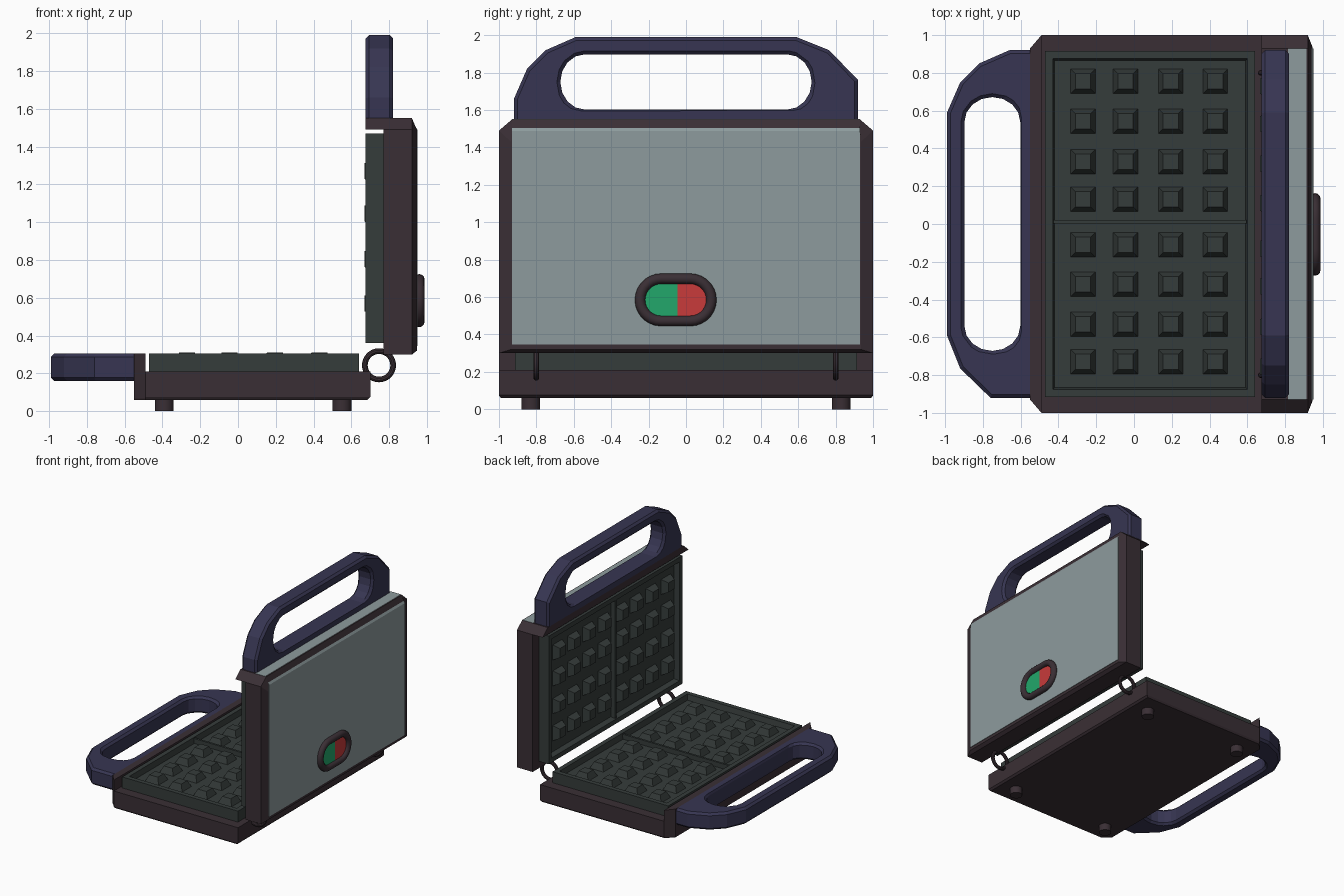
import bpy, bmesh, math
from mathutils import Matrix

if "Cube" in bpy.data.objects:
    bpy.data.objects.remove(bpy.data.objects["Cube"])


def mat(name, r, g, b):
    m = bpy.data.materials.new(name)
    m.diffuse_color = (r, g, b, 1)
    m.use_nodes = True
    m.node_tree.nodes["Principled BSDF"].inputs["Base Color"].default_value = m.diffuse_color
    return m


DARK = mat("dark_plastic", 0.042, 0.028, 0.035)
BLUE = mat("navy_handle", 0.038, 0.036, 0.084)
IRON = mat("cast_iron", 0.036, 0.045, 0.043)
STEEL = mat("steel_grey", 0.27, 0.33, 0.34)
GREEN = mat("light_green", 0.016, 0.39, 0.146)
RED = mat("light_red", 0.58, 0.043, 0.043)

# The lid half is the base half turned 180 degrees about a diagonal axis
LID = Matrix(((0, 0, -1, 0.98), (0, -1, 0, 0), (-1, 0, 0, 1.0), (0, 0, 0, 1)))


def finish(bm, name, material, lid=False, bevel=0, smooth=False):
    bmesh.ops.recalc_face_normals(bm, faces=bm.faces)
    me = bpy.data.meshes.new(name)
    bm.to_mesh(me)
    bm.free()
    ob = bpy.data.objects.new(name, me)
    bpy.context.collection.objects.link(ob)
    me.materials.append(material)
    if lid:
        ob.matrix_world = LID
    if bevel:
        mod = ob.modifiers.new("edge_bevel", 'BEVEL')
        mod.width = bevel
        mod.segments = 1
        mod.limit_method = 'ANGLE'
        mod.angle_limit = math.radians(60)
    if smooth:
        bpy.context.view_layer.objects.active = ob
        ob.select_set(True)
        bpy.ops.object.shade_smooth_by_angle(angle=math.radians(35))
        ob.select_set(False)
    return ob


def loft(bm, rings):
    """Closed solid through rings of equal length."""
    vs = [[bm.verts.new(p) for p in r] for r in rings]
    n = len(vs[0])
    for a, b in zip(vs, vs[1:]):
        for i in range(n):
            j = (i + 1) % n
            bm.faces.new((a[i], a[j], b[j], b[i]))
    bm.faces.new(vs[0])
    bm.faces.new(vs[-1])


def tray(z, tip=0, side=0, back=0):
    """Tray outline with two cut corners at the handle end."""
    x0, x1, y = -0.55 + tip, 0.70 - back, 1 - side
    return [(x0, -0.93, z), (-0.49 + tip, -y, z), (x1, -y, z),
            (x1, y, z), (-0.49 + tip, y, z), (x0, 0.93, z)]


def box(bm, x0, x1, y0, y1, z0, z1):
    loft(bm, [[(x0, y0, z), (x1, y0, z), (x1, y1, z), (x0, y1, z)] for z in (z0, z1)])


def lip(name, lid):
    bm = bmesh.new()
    loft(bm, [[(-0.55, -0.93, z), (-0.49, -1, z), (-0.49, 1, z), (-0.55, 0.93, z)]
              for z in (0.07, 0.305)])
    finish(bm, name, DARK, lid)


def grill_plate(name, lid):
    bm = bmesh.new()
    x0, x1, y, top, floor = -0.47, 0.64, 0.915, 0.305, 0.258
    rect = lambda d, z: [(x0 + d, -y + d, z), (x1 - d, -y + d, z),
                         (x1 - d, y - d, z), (x0 + d, y - d, z)]
    loft(bm, [rect(0, 0.2), rect(0, top), rect(0.04, top), rect(0.05, floor)])
    # divider rib
    box(bm, x0 + 0.045, x1 - 0.045, 0.002, 0.02, floor - 0.01, top - 0.005)
    # waffle studs
    for cx in (-0.27, -0.045, 0.195, 0.43):
        for cy in (0.755, 0.545, 0.33, 0.13, -0.11, -0.32, -0.53, -0.73):
            loft(bm, [[(cx + s * h, cy + t * h, z) for s, t in
                       ((-1, -1), (1, -1), (1, 1), (-1, 1))]
                      for h, z in ((0.066, floor - 0.002), (0.041, 0.312))])
    finish(bm, name, IRON, lid)


def handle(name, lid):
    outer = [(-0.53, 0.92), (-0.66, 0.92), (-0.82, 0.85), (-0.92, 0.75), (-0.99, 0.59),
             (-0.99, -0.59), (-0.92, -0.765), (-0.76, -0.92), (-0.53, -0.92)]
    # grip opening: stadium with rounded ends
    hole = []
    for s in (1, -1):
        for i in range(9):
            a = math.pi * i / 8
            hole.append((-0.75 - s * 0.148 * math.cos(a),
                         s * (0.54 + 0.132 * math.sin(a))))
    bm = bmesh.new()
    edges = []
    for pts in (outer, hole):
        vs = [bm.verts.new((px, py, 0.16)) for px, py in pts]
        edges += [bm.edges.new((vs[i - 1], vs[i])) for i in range(len(vs))]
    bmesh.ops.triangle_fill(bm, edges=edges, use_beauty=True)
    ext = bmesh.ops.extrude_face_region(bm, geom=bm.faces[:], use_keep_orig=True)
    bmesh.ops.translate(bm, vec=(0, 0, 0.145),
                        verts=[v for v in ext["geom"] if isinstance(v, bmesh.types.BMVert)])
    finish(bm, name, BLUE, lid, bevel=0.018)


# Matching parts of both halves
for label, is_lid in (("base", False), ("lid", True)):
    lip(label + "_lip", is_lid)
    grill_plate(label + "_grill_plate", is_lid)
    handle(label + "_handle", is_lid)

# Base tray and lid shell
bm = bmesh.new()
loft(bm, [tray(0.21), tray(0.075), tray(0.06, 0.0, 0.01, 0.015)])
finish(bm, "base_tray", DARK)
bm = bmesh.new()
loft(bm, [tray(0.21), tray(0.06), tray(0.034, 0.06, 0.065, 0.02)])
finish(bm, "lid_shell", DARK, lid=True)

# Steel cover, wrapping over the lid's top edge
bm = bmesh.new()
profile = [(0.815, 1.552), (0.912, 1.552), (0.95, 1.487), (0.95, 0.345), (0.93, 0.345), (0.815, 1.5)]
loft(bm, [[(px, py, pz) for px, pz in profile] for py in (-0.93, 0.93)])
finish(bm, "steel_cover", STEEL)

# Feet
for ix, fx in enumerate((-0.39, 0.55)):
    for iy, fy in enumerate((-0.83, 0.83)):
        bm = bmesh.new()
        bmesh.ops.create_cone(bm, cap_ends=True, segments=20, radius1=0.05, radius2=0.05,
                              depth=0.08, matrix=Matrix.Translation((fx, fy, 0.04)))
        finish(bm, f"foot_{ix}{iy}", DARK, smooth=True)


def tube(name, path, normal_pts, r, sides=10):
    """Closed tube: path centres with outward directions, around the given axis."""
    bm = bmesh.new()
    rings = []
    for c, (out, axis) in zip(path, normal_pts):
        rings.append([bm.verts.new([c[k] + r * (math.cos(t) * out[k] + math.sin(t) * axis[k])
                                    for k in range(3)])
                      for t in (2 * math.pi * i / sides for i in range(sides))])
    for i, a in enumerate(rings):
        b = rings[(i + 1) % len(rings)]
        for j in range(sides):
            k = (j + 1) % sides
            bm.faces.new((a[j], a[k], b[k], b[j]))
    finish(bm, name, DARK, smooth=True)


# Hinge rings
for label, hy in (("front", -0.8), ("back", 0.8)):
    dirs = [(math.cos(2 * math.pi * i / 32), 0, math.sin(2 * math.pi * i / 32)) for i in range(32)]
    tube(label + "_hinge_ring", [(0.746 + 0.075 * d[0], hy, 0.243 + 0.075 * d[2]) for d in dirs],
         [(d, (0, 1, 0)) for d in dirs], 0.015)

# Indicator light: rounded bezel and a two-colour lens
CY, CZ, HALF = -0.055, 0.585, 0.078


def stadium(r, n=14):
    pts = []
    for s in (1, -1):
        for i in range(n + 1):
            a = math.pi * i / n - math.pi / 2
            d = (0, s * math.cos(a), s * math.sin(a))
            pts.append(((CY + s * HALF + r * d[1], CZ + r * d[2]), d))
    return pts


st = stadium(0.1125)
tube("light_bezel", [(0.959, p[0], p[1]) for p, d in st], [(d, (1, 0, 0)) for p, d in st], 0.028, 12)

bm = bmesh.new()
loft(bm, [[(lx, p[0], p[1]) for p, d in stadium(0.095)] for lx in (0.945, 0.962)])
bmesh.ops.bisect_plane(bm, geom=bm.verts[:] + bm.edges[:] + bm.faces[:],
                       plane_co=(0, -0.045, 0), plane_no=(0, 1, 0))
lens = finish(bm, "light_lens", GREEN)
lens.data.materials.append(RED)
for f in lens.data.polygons:
    f.material_index = 1 if f.center.y > -0.045 else 0
